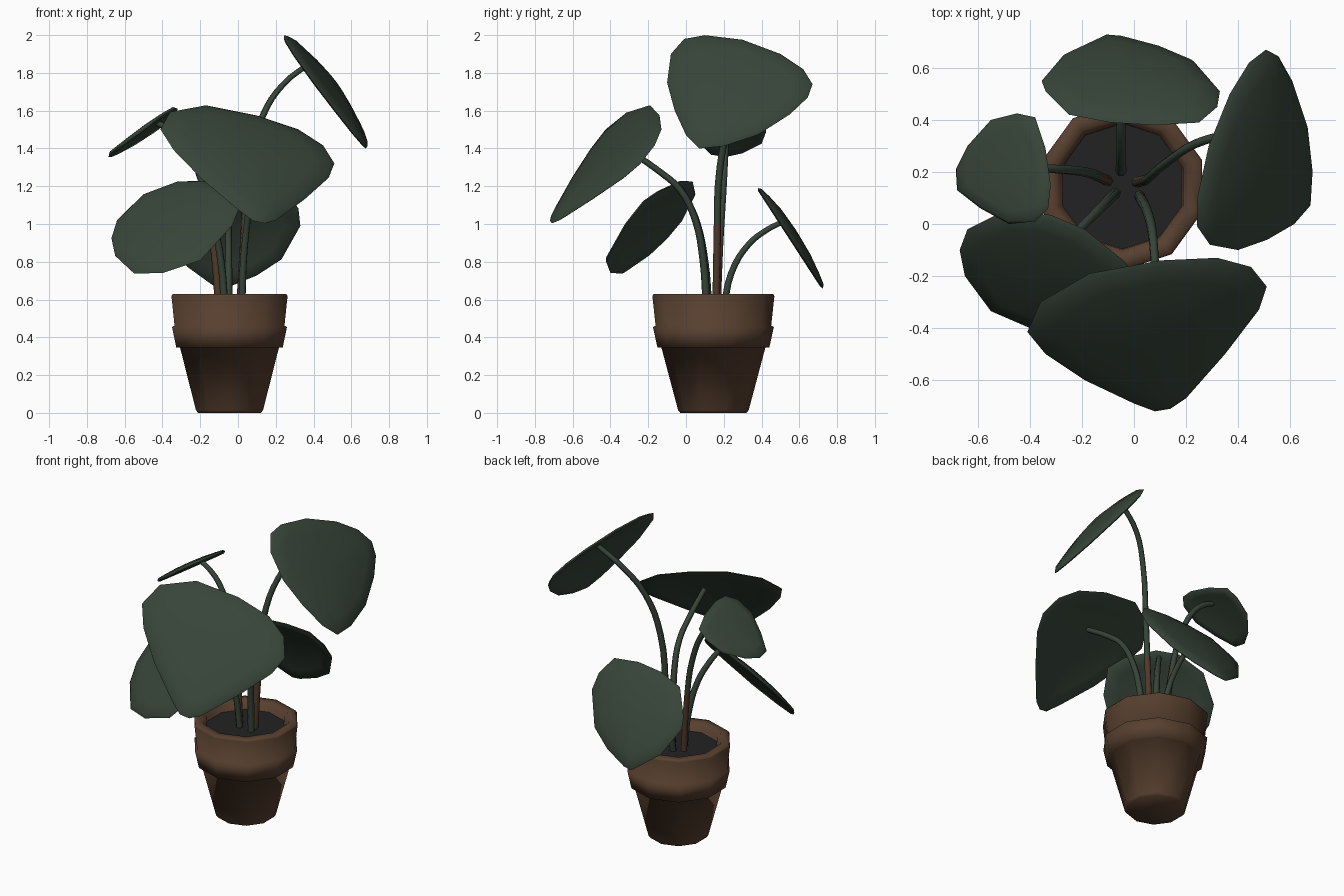
import bpy, bmesh
from math import sin, cos, pi, radians
from mathutils import Vector

if "Cube" in bpy.data.objects:
    bpy.data.objects.remove(bpy.data.objects["Cube"])


def material(name, rgb):
    mat = bpy.data.materials.new(name)
    mat.use_nodes = True
    color = (*rgb, 1.0)
    mat.diffuse_color = color
    mat.node_tree.nodes["Principled BSDF"].inputs["Base Color"].default_value = color
    return mat


GREEN = material("leaf green", (.038, .058, .04))
CLAY = material("clay brown", (.095, .05, .028))
SOIL = material("dark soil", (.017, .016, .017))
BARK = material("stem brown", (.08, .042, .023))


def add_object(name, mesh, mats, angle):
    for mat in mats:
        mesh.materials.append(mat)
    obj = bpy.data.objects.new(name, mesh)
    bpy.context.collection.objects.link(obj)
    bpy.ops.object.select_all(action="DESELECT")
    obj.select_set(True)
    bpy.context.view_layer.objects.active = obj
    bpy.ops.object.shade_smooth_by_angle(angle=radians(angle))
    return obj


def skin(bm, rings):
    """Join consecutive rings of vertices with quads."""
    for low, high in zip(rings, rings[1:]):
        n = len(low)
        for i in range(n):
            j = (i + 1) % n
            bm.faces.new((low[i], low[j], high[j], high[i]))


def finish(bm, name, mats, angle):
    bmesh.ops.recalc_face_normals(bm, faces=bm.faces)
    mesh = bpy.data.meshes.new(name)
    bm.to_mesh(mesh)
    bm.free()
    add_object(name, mesh, mats, angle)


# Ten-sided pot: body, collar, upper band and inner lip in one soft profile
CENTER = Vector((-.045, .145, 0))
SIDES = 10


def ring(bm, radius, z):
    angles = [pi / 2 + 2 * pi * i / SIDES for i in range(SIDES)]
    return [bm.verts.new(CENTER + Vector((radius * cos(a), radius * sin(a), z))) for a in angles]


profile = [(.175, 0), (.187, .015), (.275, .345), (.296, .345),
           (.32, .455), (.306, .462), (.323, .618),
           (.316, .63), (.265, .63), (.255, .61), (.245, .605), (.238, .54)]
bm = bmesh.new()
rings = [ring(bm, r, z) for r, z in profile]
skin(bm, rings)
bm.faces.new(rings[0])
bm.faces.new(rings[-1])
finish(bm, "pot", [CLAY], 150)

# Soil disc inside the lip
bm = bmesh.new()
rings = [ring(bm, .24, .55), ring(bm, .242, .575)]
skin(bm, rings)
for r in rings:
    bm.faces.new(r)
finish(bm, "soil", [SOIL], 45)


def stem(name, points, brown_top=0):
    """Tapered tube along a smooth path, brown below the given height."""
    curve = bpy.data.curves.new(name, "CURVE")
    curve.dimensions = "3D"
    curve.bevel_depth = .02
    curve.bevel_resolution = 1
    curve.resolution_u = 4
    curve.use_fill_caps = True
    spline = curve.splines.new("BEZIER")
    spline.bezier_points.add(len(points) - 1)
    for i, (bp, co) in enumerate(zip(spline.bezier_points, points)):
        bp.co = co
        bp.handle_left_type = bp.handle_right_type = "AUTO"
        bp.radius = 1.05 - .25 * i / (len(points) - 1)
    temp = bpy.data.objects.new(name + "_path", curve)
    bpy.context.collection.objects.link(temp)
    deps = bpy.context.evaluated_depsgraph_get()
    mesh = bpy.data.meshes.new_from_object(temp.evaluated_get(deps))
    bpy.data.objects.remove(temp)
    mesh.materials.clear()
    obj = add_object(name, mesh, [GREEN, BARK], 70)
    for face in obj.data.polygons:
        face.material_index = int(face.center.z < brown_top)


def leaf(name, outline, anchor, slope, dome):
    """Domed blade: plan outline lifted onto a sloping plane."""
    ax, ay, az = anchor
    sx, sy = slope
    rim = [Vector((x, y, az + sx * (x - ax) + sy * (y - ay))) for x, y in outline]
    mid = sum(rim, Vector()) / len(rim)
    normal = Vector((-sx, -sy, 1)).normalized()
    bm = bmesh.new()
    edge = [bm.verts.new(p) for p in rim]
    for side in (1, -1):
        rings = [edge]
        for s in (.95, .75, .45):
            lift = dome * (1 - s * s) + side * .011
            rings.append([bm.verts.new(mid + (p - mid) * s + normal * lift) for p in rim])
        skin(bm, rings)
        hub = bm.verts.new(mid + normal * (dome * .95 + side * .011))
        last = rings[-1]
        for i in range(len(last)):
            bm.faces.new((last[i - 1], last[i], hub))
    finish(bm, name, [GREEN], 80)


# High leaf on the left side
leaf("left_leaf",
     [(.243, .1), (.287, .3), (.368, .5), (.442, .62), (.507, .67), (.555, .645),
      (.608, .55), (.665, .38), (.685, .2), (.677, .07), (.616, 0), (.513, -.06),
      (.4, -.1), (.292, -.08), (.243, -.01)],
     (.24, .08, 2.0), (-1.37, .18), .04)
stem("left_stem", [(.01, .16, .55), (.03, .165, .9), (.06, .18, 1.3),
                   (.13, .24, 1.57), (.24, .31, 1.74), (.4, .355, 1.865)], .98)

# Large front leaf
leaf("front_leaf",
     [(.1, -.14), (.32, -.13), (.45, -.165), (.51, -.24), (.48, -.33), (.35, -.5),
      (.2, -.67), (.14, -.71), (.08, -.72), (0, -.69), (-.19, -.6), (-.34, -.5),
      (-.41, -.415), (-.36, -.3), (-.17, -.19)],
     (-.41, -.415, 1.5), (-.38, .975), .04)
stem("front_stem", [(.02, .11, .55), (.03, .09, .82), (.05, .05, 1.02),
                    (.07, -.03, 1.18), (.08, -.15, 1.285), (.09, -.32, 1.4)])

# Low leaf at the front right
leaf("front_right_leaf",
     [(-.67, -.1), (-.64, -.02), (-.5, .05), (-.32, .035), (-.19, -.02), (-.04, -.14),
      (.02, -.22), (-.03, -.32), (-.2, -.425), (-.4, -.4), (-.55, -.335), (-.65, -.2)],
     (-.67, -.1, .925), (.46, 1.03), .03)
stem("front_right_stem", [(-.07, .12, .55), (-.09, .1, .8), (-.13, .06, 1.0),
                          (-.18, .01, 1.12), (-.22, -.03, 1.19)])

# Small leaf on the right side
leaf("right_leaf",
     [(-.45, .425), (-.38, .41), (-.34, .29), (-.32, .15), (-.33, .06), (-.38, .01),
      (-.48, 0), (-.59, .06), (-.68, .13), (-.685, .21), (-.64, .3), (-.55, .4)],
     (-.68, .2, 1.36), (.68, -.12), .015)
stem("right_stem", [(-.1, .165, .55), (-.13, .18, .9), (-.19, .2, 1.22),
                    (-.28, .21, 1.42), (-.36, .215, 1.5), (-.43, .22, 1.535)], .98)

# Low back leaf
leaf("back_leaf",
     [(-.11, .725), (-.05, .72), (.1, .68), (.23, .625), (.33, .51), (.32, .45),
      (.25, .39), (.08, .38), (-.09, .39), (-.25, .42), (-.34, .51), (-.355, .55),
      (-.27, .65)],
     (0, .38, 1.19), (0, -1.54), .04)
stem("back_stem", [(-.05, .2, .55), (-.05, .24, .74), (-.05, .33, .89),
                   (-.05, .43, .97), (-.05, .52, 1.015)])
